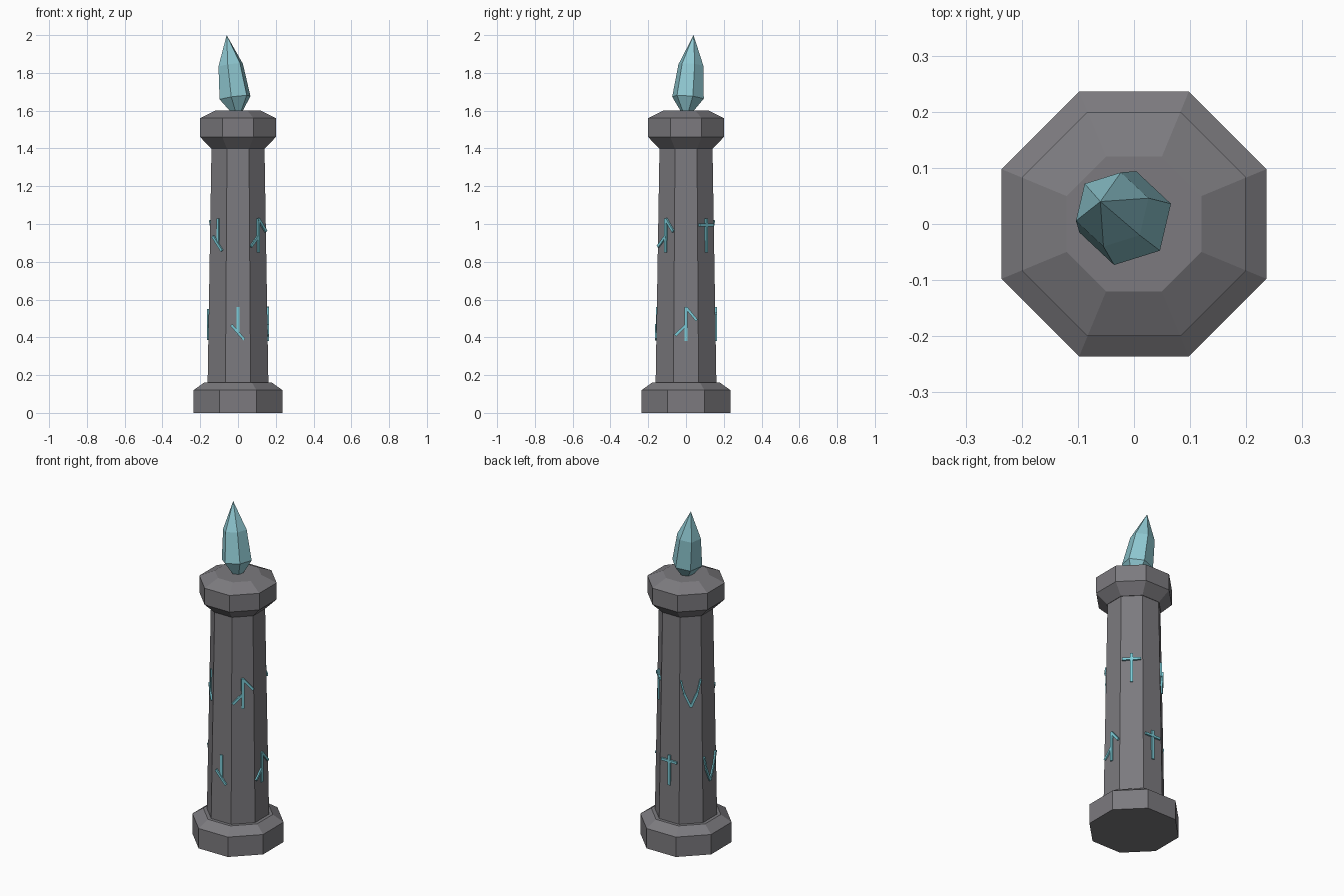
import bpy, bmesh
from math import pi, cos, sin, radians
from mathutils import Vector, Matrix

default = bpy.data.objects.get("Cube")
if default:
    bpy.data.objects.remove(default)


def material(name, rgb):
    mat = bpy.data.materials.new(name)
    mat.use_nodes = True
    mat.diffuse_color = (*rgb, 1)
    mat.node_tree.nodes["Principled BSDF"].inputs["Base Color"].default_value = (*rgb, 1)
    return mat


stone = material("grey stone", (0.2, 0.195, 0.21))
crystal_blue = material("pale blue crystal", (0.27, 0.57, 0.63))
rune_blue = material("rune cyan", (0.2, 0.6, 0.68))


def finish(name, bm, mat):
    bmesh.ops.recalc_face_normals(bm, faces=bm.faces)
    mesh = bpy.data.meshes.new(name)
    bm.to_mesh(mesh)
    bm.free()
    mesh.materials.append(mat)
    obj = bpy.data.objects.new(name, mesh)
    bpy.context.collection.objects.link(obj)
    return obj


def stacked_rings(name, profile, sides, turn, mat):
    """Closed faceted solid from (radius, height) pairs; radius 0 gives a point."""
    bm = bmesh.new()
    rings = []
    for r, z in profile:
        count = sides if r else 1
        rings.append([bm.verts.new((r * cos(turn + 2 * pi * i / sides),
                                    r * sin(turn + 2 * pi * i / sides), z))
                      for i in range(count)])
    for low, high in zip(rings, rings[1:]):
        for i in range(sides):
            j = (i + 1) % sides
            loop = [low[i % len(low)], low[j % len(low)],
                    high[j % len(high)], high[i % len(high)]]
            bm.faces.new(list(dict.fromkeys(loop)))
    for ring in (rings[0], rings[-1]):
        if len(ring) > 1:
            bm.faces.new(ring)
    return finish(name, bm, mat)


def octagon(name, profile):
    # Profile gives the distance to the flat sides
    to_corner = 1 / cos(pi / 8)
    return stacked_rings(name, [(r * to_corner, z) for r, z in profile], 8, pi / 8, stone)


# Stone pillar
octagon("base", [(0.236, 0), (0.236, 0.12), (0.18, 0.16)])
octagon("shaft", [(0.161, 0.15), (0.14, 1.42)])
octagon("cap", [(0.143, 1.4), (0.2, 1.46), (0.2, 1.56), (0.12, 1.6)])

# Leaning six-sided crystal
foot, tip = Vector((0, 0, 1.55)), Vector((-0.06, 0.04, 2.0))
axis = tip - foot
crystal = stacked_rings("crystal", [(0, 0), (0.086, 0.12), (0.068, 0.295), (0, axis.length)],
                        6, radians(17), crystal_blue)
crystal.matrix_world = (Matrix.Translation(foot)
                        @ Vector((0, 0, 1)).rotation_difference(axis).to_matrix().to_4x4())

# Rune strokes: start and end (sideways, up from the rune centre), then width
THICK = 0.014
RUNES = {
    "branch": [((0, 0.09), (0, -0.05), 0.006), ((-0.035, -0.005), (0.033, -0.082), THICK)],
    "arrow": [((0, 0.09), (0, -0.09), THICK), ((0, 0.088), (0.057, 0.02), THICK),
              ((0, -0.005), (-0.057, -0.06), THICK)],
    "cross": [((0, 0.09), (0, -0.09), THICK), ((-0.052, 0.055), (0.052, 0.055), THICK)],
    "fork": [((-0.055, 0.08), (-0.036, 0), 0.01), ((-0.036, 0), (0, -0.08), THICK),
             ((0.055, 0.08), (0.036, 0), 0.01), ((0.036, 0), (0, -0.08), THICK)],
}


def rune(name, strokes, angle, height, distance):
    bm = bmesh.new()
    for start, end, width in strokes:
        a, b = Vector((start[0], 0, start[1])), Vector((end[0], 0, end[1]))
        along = (b - a).normalized()
        turn = Vector((0, 0, 1)).rotation_difference(along).to_matrix().to_4x4()
        size = Matrix.Diagonal((width, 0.016, (b - a).length, 1))
        bmesh.ops.create_cube(bm, size=1, matrix=Matrix.Translation((a + b) / 2) @ turn @ size)
    obj = finish(name, bm, rune_blue)
    obj.matrix_world = (Matrix.Rotation(angle, 4, "Z")
                        @ Matrix.Translation((0, -distance, height)))


# Lower runes on the square sides, upper runes on the diagonal sides
for k, (kind, strokes) in enumerate(RUNES.items()):
    rune("lower_rune_" + kind, strokes, k * pi / 2, 0.47, 0.157)
    rune("upper_rune_" + kind, strokes, k * pi / 2 - pi / 4, 0.94, 0.15)
